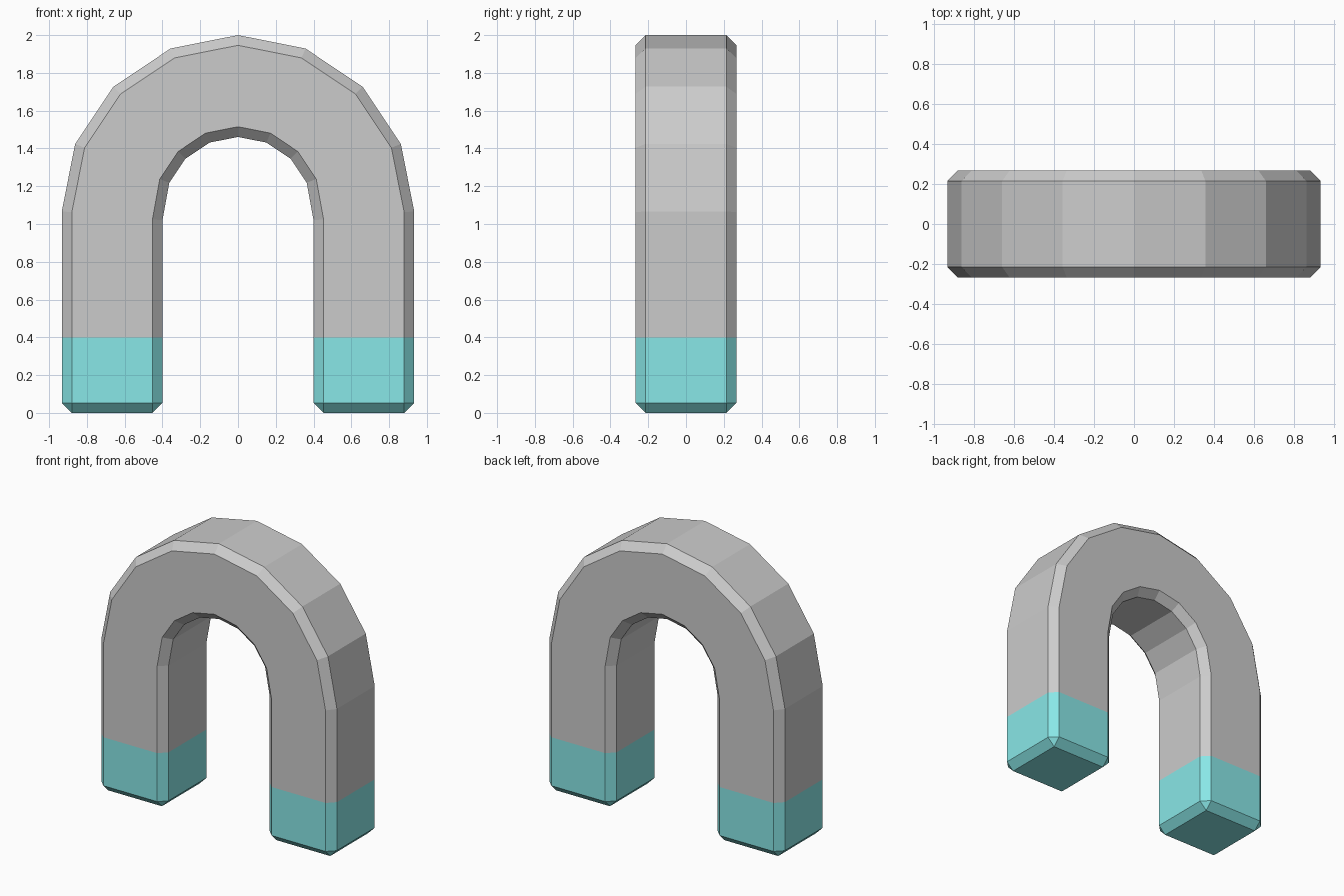
import bpy, bmesh
from math import sin, cos, radians

if "Cube" in bpy.data.objects:
    bpy.data.objects.remove(bpy.data.objects["Cube"])

R_OUT, R_IN, CZ, HALF_Y, CUT = 0.933, 0.394, 1.067, 0.267, 0.40

# Matched outer / inner outline points for the right half, foot to crown
half = [((R_OUT, 0), (0.40, 0)), ((R_OUT, CUT), (0.40, CUT)), ((R_OUT, CZ), (0.40, 1.02))]
for i in range(1, 5):
    a = radians(22.5 * i)
    half.append(((R_OUT * cos(a), CZ + R_OUT * sin(a)), (R_IN * cos(a), CZ + R_IN * sin(a))))
left = [tuple((-x, z) for x, z in pair) for pair in reversed(half[:-1])]
sections = half + left

# Sweep a rectangular section around the arch
bm = bmesh.new()
rings = []
for (xo, zo), (xi, zi) in sections:
    rings.append([bm.verts.new(p) for p in (
        (xo, -HALF_Y, zo), (xo, HALF_Y, zo), (xi, HALF_Y, zi), (xi, -HALF_Y, zi))])
last = len(rings) - 2
for n, (a, b) in enumerate(zip(rings, rings[1:])):
    for k in range(4):
        f = bm.faces.new((a[k], a[(k + 1) % 4], b[(k + 1) % 4], b[k]))
        f.material_index = int(n in (0, last))
for ring in (rings[0], rings[-1]):
    bm.faces.new(ring).material_index = 1
bmesh.ops.recalc_face_normals(bm, faces=bm.faces)

mesh = bpy.data.meshes.new("magnet_arch")
bm.to_mesh(mesh)
bm.free()
arch = bpy.data.objects.new("magnet_arch", mesh)
bpy.context.collection.objects.link(arch)

# Grey body and teal tips
for name, color in (("grey", (0.8, 0.8, 0.8, 1)), ("teal", (0.25, 0.8, 0.8, 1))):
    mat = bpy.data.materials.new(name)
    mat.diffuse_color = color
    mat.use_nodes = True
    mat.node_tree.nodes["Principled BSDF"].inputs["Base Color"].default_value = mat.diffuse_color
    mesh.materials.append(mat)

# Flat chamfer on the hard edges only
bevel = arch.modifiers.new("chamfer", 'BEVEL')
bevel.width = 0.053
bevel.segments = 1
bevel.limit_method = 'ANGLE'
bevel.angle_limit = radians(40)
